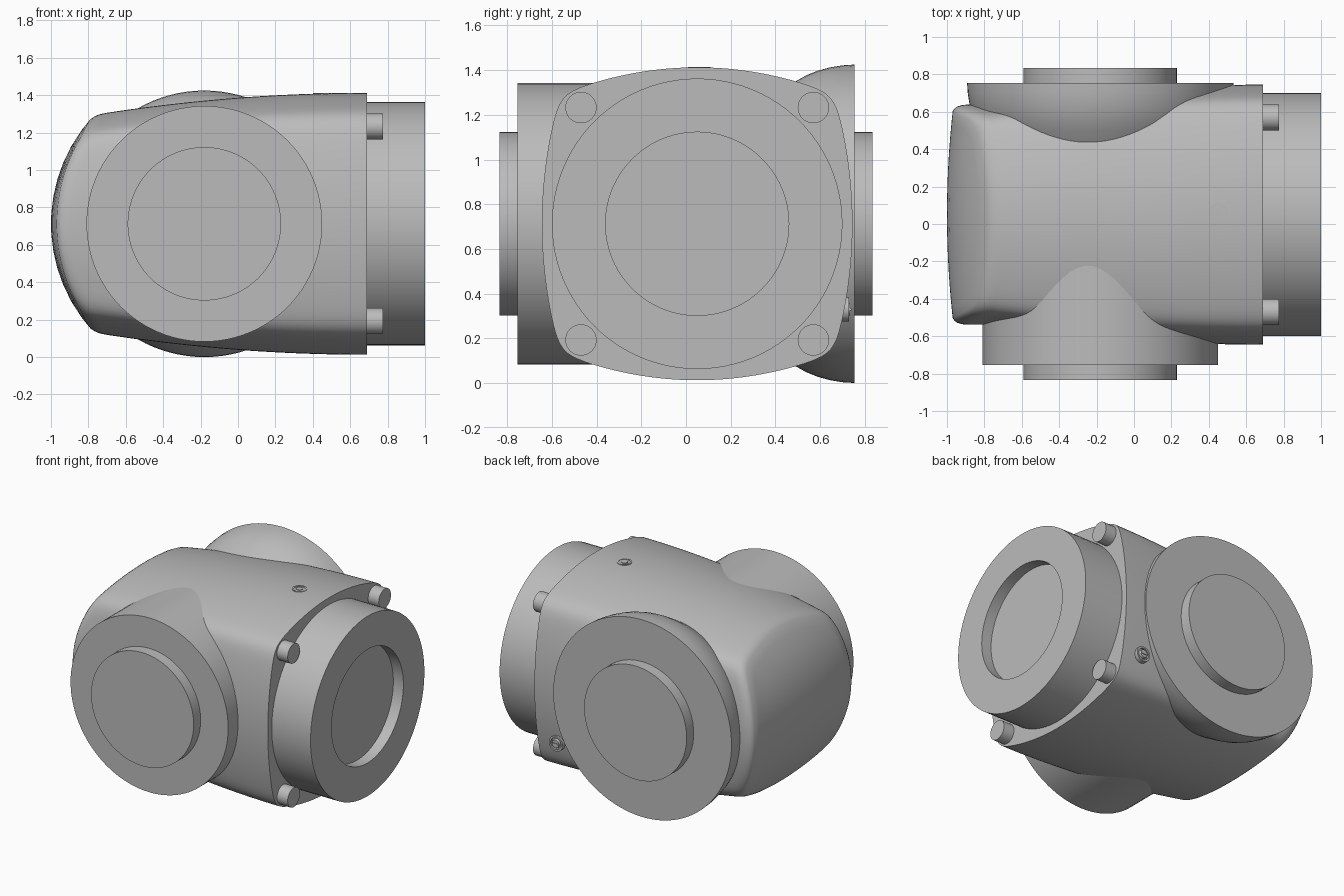
import bpy, bmesh, math
from mathutils import Vector

if "Cube" in bpy.data.objects:
    bpy.data.objects.remove(bpy.data.objects["Cube"])

CY, CZ, PX = 0.05, 0.7125, -0.18   # body axis (y, z) and side port centre x
X_FACE = 0.69                      # flat face of the body

grey = bpy.data.materials.new("grey")
grey.diffuse_color = (0.5, 0.5, 0.5, 1)
grey.use_nodes = True
grey.node_tree.nodes["Principled BSDF"].inputs["Base Color"].default_value = grey.diffuse_color


def finish(bm, name, angle=30):
    bmesh.ops.recalc_face_normals(bm, faces=bm.faces)
    me = bpy.data.meshes.new(name)
    bm.to_mesh(me)
    bm.free()
    ob = bpy.data.objects.new(name, me)
    bpy.context.collection.objects.link(ob)
    me.materials.append(grey)
    bpy.ops.object.select_all(action='DESELECT')
    ob.select_set(True)
    bpy.context.view_layer.objects.active = ob
    bpy.ops.object.shade_smooth_by_angle(angle=math.radians(angle))
    return ob


def loft(bm, rings):
    loops = [[bm.verts.new(p) for p in ring] for ring in rings]
    n = len(loops[0])
    for a, b in zip(loops, loops[1:]):
        for i in range(n):
            j = (i + 1) % n
            bm.faces.new((a[i], a[j], b[j], b[i]))
    bm.faces.new(loops[0])
    bm.faces.new(loops[-1])


def turned(name, axis, centre, profile, n=96):
    """Revolve (radius, distance) points about a world axis through centre."""
    rings = []
    for r, t in profile:
        ring = []
        for i in range(n):
            a = 2 * math.pi * i / n
            u, v = r * math.cos(a), r * math.sin(a)
            p = {'x': (t, u, v), 'y': (u, t, v), 'z': (u, v, t)}[axis]
            ring.append(Vector(p) + Vector(centre))
        rings.append(ring)
    bm = bmesh.new()
    loft(bm, rings)
    return finish(bm, name)


def bar(name, centre, size):
    bm = bmesh.new()
    bmesh.ops.create_cube(bm, size=1)
    for v in bm.verts:
        v.co = Vector([c + s * k for c, s, k in zip(centre, size, v.co)])
    return finish(bm, name)


# Body: rounded square section with bowed sides, tapering to a barrel end
N = 192


def section(a):
    c, s = abs(math.cos(a)), abs(math.sin(a))
    top = 1.4 / (s + math.sqrt(s * s + 0.90 * c * c))
    side = 1.39 / (c + math.sqrt(c * c + 0.69 * s * s))
    r = (top ** -26 + side ** -26) ** (-1 / 26)
    return r * math.cos(a), r * math.sin(a)


def tapered(y, z, x):
    d = min(X_FACE - x, 1.46)
    return y * (1 - 0.072 * d * d), z * (1 - 0.0786 * d * d)


def end_x(y, z):
    return -1 + 0.848 - math.sqrt(0.848 ** 2 - z * z) + 0.1 * y * y


outline = [section(2 * math.pi * i / N) for i in range(N)]
rings = []
STEPS = 24
for k in range(STEPS + 1):
    ring = []
    for y, z in outline:
        x0 = end_x(*tapered(y, z, -0.8)) + 0.07
        x = X_FACE + (x0 - X_FACE) * k / STEPS
        yy, zz = tapered(y, z, x)
        ring.append((x, yy + CY, zz + CZ))
    rings.append(ring)
for scale, lift in ((0.995, 0.045), (0.983, 0.022), (0.965, 0.008), (0.94, 0.0),
                    (0.85, 0), (0.7, 0), (0.55, 0), (0.4, 0), (0.25, 0), (0.1, 0), (0.02, 0)):
    ring = []
    for y, z in outline:
        x0 = end_x(*tapered(y, z, -0.8)) + 0.07
        yy, zz = (scale * q for q in tapered(y, z, x0))
        ring.append((end_x(yy, zz) + lift, yy + CY, zz + CZ))
    rings.append(ring)
bm = bmesh.new()
loft(bm, rings)
finish(bm, "valve_body", 40)

# Outlet on the right with a round recess
turned("outlet_collar", 'x', (0, CY, CZ),
       [(0.65, 0.6), (0.65, 1.0), (0.41, 1.0), (0.41, 0.92), (0.01, 0.92)])

# Front port with raised boss
turned("front_port", 'y', (PX, 0, CZ),
       [(0.63, -0.1), (0.63, -0.755), (0.41, -0.755), (0.41, -0.835), (0.01, -0.835)])

# Back port: domed flange with raised boss
turned("back_port", 'y', (PX, 0, CZ),
       [(0.55, 0.36), (0.60, 0.43), (0.64, 0.495), (0.665, 0.54), (0.685, 0.59),
        (0.70, 0.645), (0.709, 0.70), (0.7125, 0.755),
        (0.41, 0.755), (0.41, 0.835), (0.01, 0.835)])

# Four corner bolts around the outlet
for sy in (-1, 1):
    for sz in (-1, 1):
        turned("corner_bolt", 'x', (0, CY + sy * 0.52, CZ + sz * 0.52),
               [(0.07, 0.6), (0.07, 0.775), (0.005, 0.775)], 40)

# Small slotted adjusting screw on the back and flush one on top
turned("back_screw", 'y', (0.53, 0, 0.33),
       [(0.055, 0.65), (0.055, 0.73), (0.042, 0.73), (0.042, 0.715), (0.032, 0.715),
        (0.028, 0.735), (0.002, 0.735)], 40)
bar("back_screw_blade", (0.53, 0.73, 0.33), (0.05, 0.02, 0.012))
turned("top_screw", 'z', (0.45, 0.06, 0),
       [(0.05, 1.38), (0.05, 1.413), (0.038, 1.413), (0.038, 1.408), (0.022, 1.408),
        (0.022, 1.413), (0.002, 1.413)], 40)
